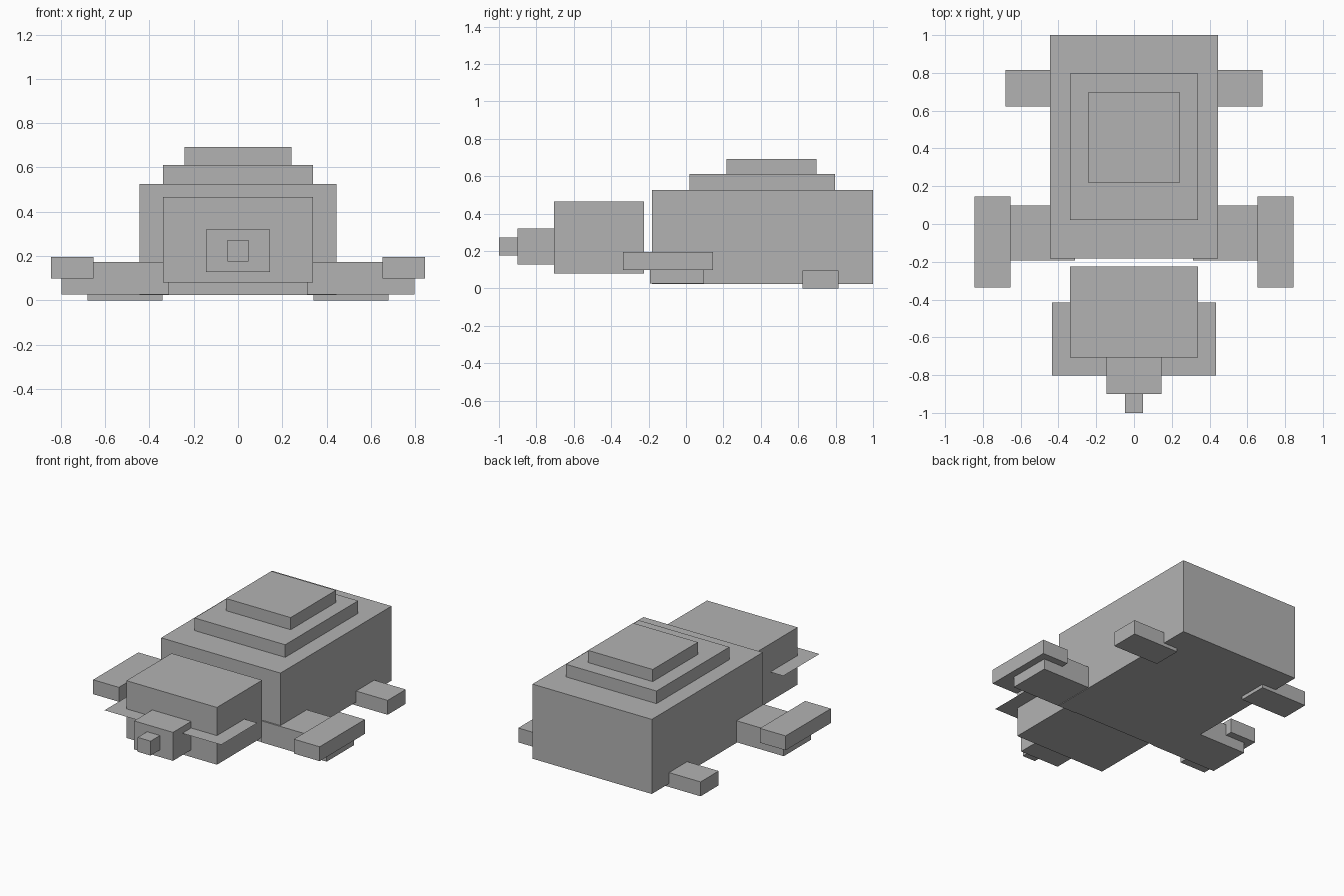
import bpy

default = bpy.data.objects.get("Cube")
if default:
    bpy.data.objects.remove(default, do_unlink=True)

# One plain grey for the whole model
grey = bpy.data.materials.new("plain_grey")
grey.use_nodes = True
colour = (0.45, 0.45, 0.45, 1)
grey.diffuse_color = colour
grey.node_tree.nodes["Principled BSDF"].inputs["Base Color"].default_value = colour


def finish(name, size):
    obj = bpy.context.object
    obj.name = obj.data.name = name
    obj.scale = size
    bpy.ops.object.transform_apply(location=False, rotation=False, scale=True)
    obj.data.materials.append(grey)
    return obj


def box(name, xs, ys, zs):
    """Box between the given limits on each axis."""
    limits = (xs, ys, zs)
    bpy.ops.mesh.primitive_cube_add(size=1, location=[(a + b) / 2 for a, b in limits])
    return finish(name, [b - a for a, b in limits])


def centred_box(name, half_width, ys, zs):
    return box(name, (-half_width, half_width), ys, zs)


def paired_box(name, inner, outer, ys, zs):
    box("left_" + name, (inner, outer), ys, zs)
    box("right_" + name, (-outer, -inner), ys, zs)


# Body with two stepped layers on the back
centred_box("body", 0.445, (-0.183, 1.0), (0.023, 0.526))
centred_box("lower_back_layer", 0.338, (0.02, 0.797), (0.526, 0.611))
centred_box("upper_back_layer", 0.241, (0.217, 0.699), (0.611, 0.693))

# Head, snout and nose
centred_box("head", 0.338, (-0.707, -0.225), (0.08, 0.466))
centred_box("snout", 0.145, (-0.9, -0.707), (0.128, 0.32))
centred_box("nose", 0.048, (-1.0, -0.9), (0.176, 0.273))

# Flat whisker sheet passing through the head
bpy.ops.mesh.primitive_plane_add(size=1, location=(0, -0.608, 0.276))
finish("whiskers", (0.87, 0.386, 1))

# Front arms, broad hands and hind feet
paired_box("arm", 0.312, 0.797, (-0.193, 0.097), (0.027, 0.172))
paired_box("hand", 0.653, 0.845, (-0.337, 0.145), (0.098, 0.195))
paired_box("hind_foot", 0.34, 0.68, (0.623, 0.816), (0.0, 0.097))
